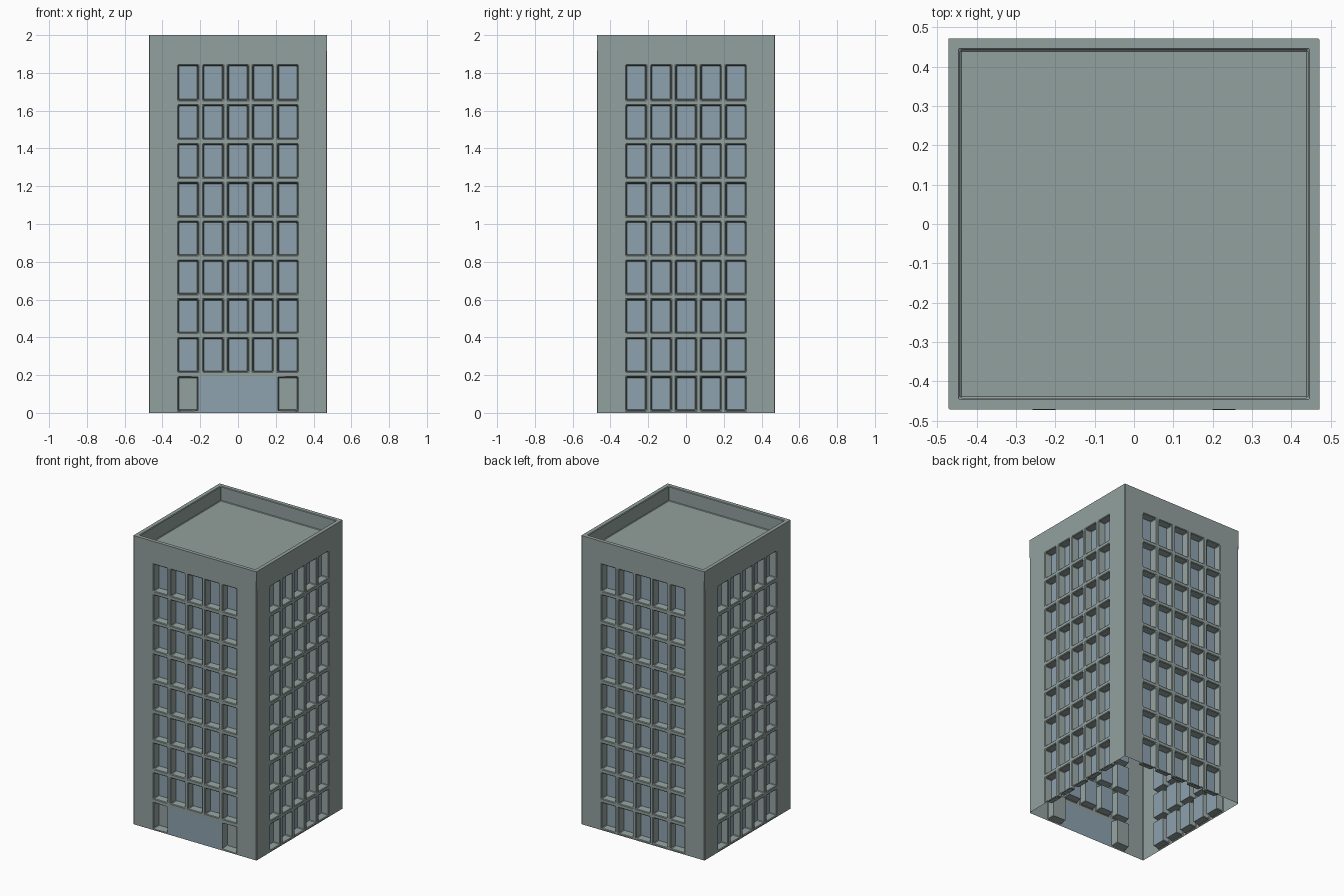
import bpy, bmesh
from mathutils import Matrix, Vector
from math import pi

if "Cube" in bpy.data.objects:
    bpy.data.objects.remove(bpy.data.objects["Cube"])

H = 0.472            # half width of the tower
TOP = 2.0
RIM = 0.442          # inner edge of the parapet
ROOF = 1.90
DEPTH = 0.05         # window recess
TAPER = 0.005

# Window grid lines: solid strip, window, solid strip, window ...
xs = [-H]
for c in range(5):
    cx = (c - 2) * 0.132
    xs += [cx - 0.053, cx + 0.053]
xs.append(H)
zs = [0.0]
for r in range(9):
    z0 = 0.012 + r * 0.2055
    zs += [z0, z0 + (0.185 if r == 8 else 0.178)]
zs.append(TOP)


def material(name, color):
    m = bpy.data.materials.new(name)
    m.diffuse_color = (*color, 1)
    m.use_nodes = True
    m.node_tree.nodes["Principled BSDF"].inputs["Base Color"].default_value = m.diffuse_color
    return m


def finish(bm, name, mat):
    bmesh.ops.remove_doubles(bm, verts=bm.verts, dist=0.0005)
    me = bpy.data.meshes.new(name)
    bm.to_mesh(me)
    bm.free()
    me.materials.append(mat)
    ob = bpy.data.objects.new(name, me)
    bpy.context.collection.objects.link(ob)
    return ob


def quad(bm, rot, pts):
    bm.faces.new([bm.verts.new(rot @ Vector(p)) for p in pts])


def rect(x0, x1, z0, z1, y):
    return [(x0, y, z0), (x1, y, z0), (x1, y, z1), (x0, y, z1)]


def band(bm, rot, a, b):
    for i in range(4):
        j = (i + 1) % 4
        quad(bm, rot, [a[i], a[j], b[j], b[i]])


shell, panes, panels, door = (bmesh.new() for _ in range(4))

for side in range(4):
    rot = Matrix.Rotation(side * pi / 2, 3, 'Z')
    # Facade with recessed windows
    for i in range(len(xs) - 1):
        for k in range(len(zs) - 1):
            cell = (xs[i], xs[i + 1], zs[k], zs[k + 1])
            outer = rect(*cell, -H)
            if side == 0 and k < 2 and 2 <= i <= 8:
                quad(door, rot, outer)        # flush glazed entrance
            elif i % 2 and k % 2:
                inner = rect(cell[0] + TAPER, cell[1] - TAPER,
                             cell[2] + TAPER, cell[3] - TAPER, -H + DEPTH)
                band(shell, rot, outer, inner)
                quad(panels if side == 0 and k == 1 else panes, rot, inner)
            else:
                quad(shell, rot, outer)
    # Parapet top and inner side
    quad(shell, rot, [(-H, -H, TOP), (H, -H, TOP), (RIM, -RIM, TOP), (-RIM, -RIM, TOP)])
    quad(shell, rot, [(-RIM, -RIM, TOP), (RIM, -RIM, TOP), (RIM, -RIM, ROOF), (-RIM, -RIM, ROOF)])

# Sunken roof deck
quad(shell, Matrix.Identity(3),
     [(-RIM, -RIM, ROOF), (RIM, -RIM, ROOF), (RIM, RIM, ROOF), (-RIM, RIM, ROOF)])

concrete = material("concrete", (0.29, 0.355, 0.34))
glass = material("glass", (0.27, 0.36, 0.43))

tower = finish(shell, "tower_shell", concrete)
bevel = tower.modifiers.new("soft_edges", 'BEVEL')
bevel.width = 0.004
bevel.segments = 1
bevel.limit_method = 'ANGLE'
finish(panes, "window_panes", glass)
finish(panels, "entrance_side_panels", concrete)
finish(door, "entrance_glass", glass)
